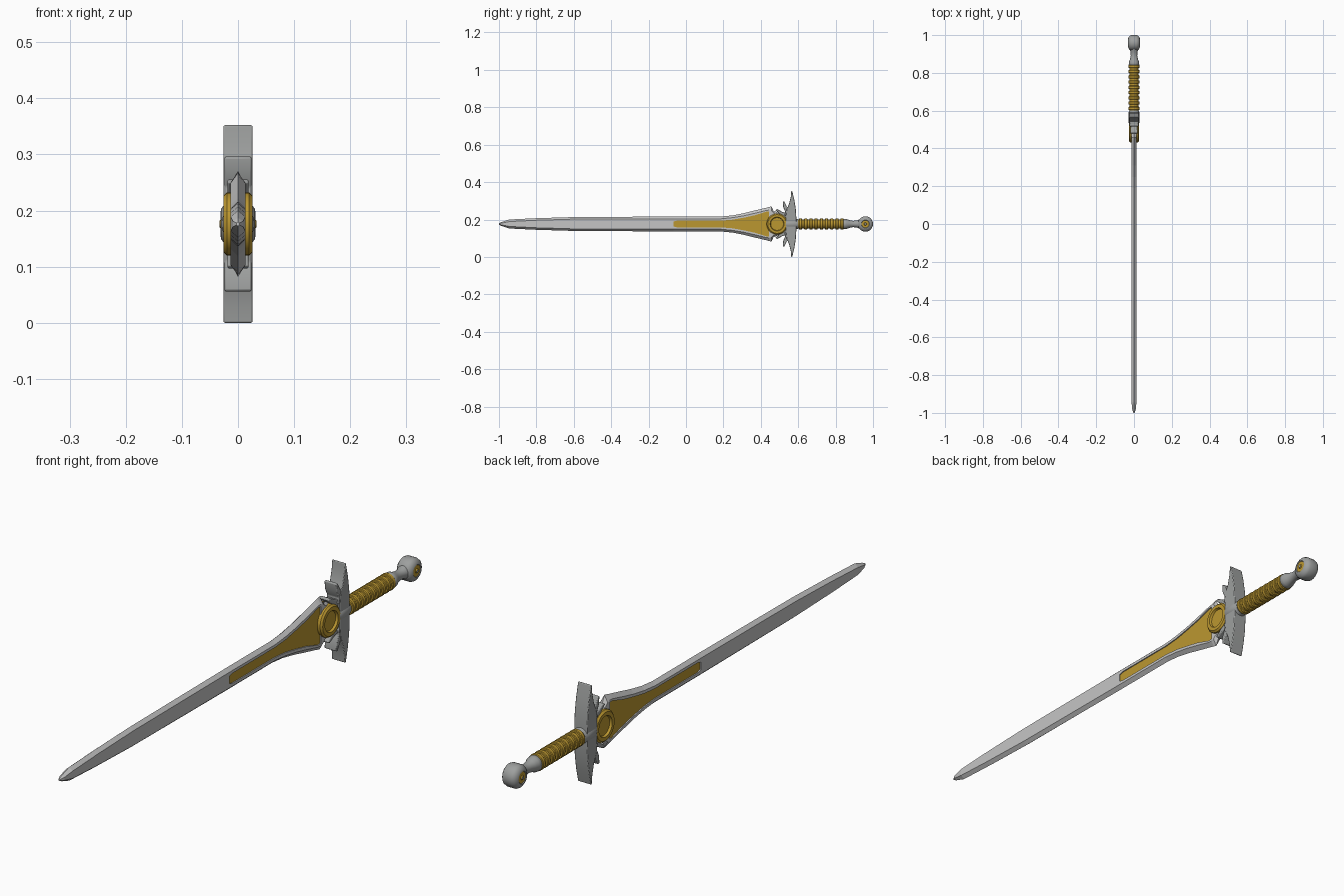
import bpy, bmesh, math

if "Cube" in bpy.data.objects:
    bpy.data.objects.remove(bpy.data.objects["Cube"])

ZC = 0.176  # height of the sword's long axis


def material(name, rgb):
    m = bpy.data.materials.new(name)
    m.diffuse_color = (*rgb, 1)
    m.use_nodes = True
    m.node_tree.nodes["Principled BSDF"].inputs["Base Color"].default_value = m.diffuse_color
    return m


STEEL = material("light steel", (0.56, 0.56, 0.56))
DARK = material("guard grey", (0.34, 0.35, 0.345))
GOLD = material("gold", (0.50, 0.31, 0.03))


def finish(name, bm, mats, bevel=0, smooth=True):
    bmesh.ops.remove_doubles(bm, verts=bm.verts, dist=1e-5)
    bmesh.ops.recalc_face_normals(bm, faces=bm.faces)
    me = bpy.data.meshes.new(name)
    bm.to_mesh(me)
    bm.free()
    ob = bpy.data.objects.new(name, me)
    bpy.context.collection.objects.link(ob)
    for m in mats:
        me.materials.append(m)
    if bevel:
        mod = ob.modifiers.new("bevel", 'BEVEL')
        mod.width, mod.segments, mod.limit_method = bevel, 2, 'ANGLE'
    if smooth:
        bpy.ops.object.select_all(action='DESELECT')
        ob.select_set(True)
        bpy.context.view_layer.objects.active = ob
        bpy.ops.object.shade_smooth_by_angle(angle=math.radians(35))
    return ob


def loft(bm, rings, rule=lambda i, j: 0, caps=True):
    vs = [[bm.verts.new(p) for p in r] for r in rings]
    n = len(vs[0])
    for i in range(len(vs) - 1):
        for j in range(n):
            k = (j + 1) % n
            f = bm.faces.new((vs[i][j], vs[i][k], vs[i + 1][k], vs[i + 1][j]))
            f.material_index = rule(i, j)
    if caps:
        bm.faces.new(vs[0])
        bm.faces.new(vs[-1])


def lathe(name, profile, axis, mats, yc=0, n=24, rule=lambda i, j: 0):
    """Revolve (radius, position) pairs about the x or y axis."""
    rings = []
    for r, a in profile:
        ring = []
        for k in range(n):
            t = 2 * math.pi * k / n
            c, s = r * math.cos(t), r * math.sin(t)
            ring.append((a, yc + c, ZC + s) if axis == 'x' else (c, yc + a, ZC + s))
        rings.append(ring)
    bm = bmesh.new()
    loft(bm, rings, rule)
    return finish(name, bm, mats)


def plate(name, outline, half, mat, bevel, flip=1):
    """Outline of (y, z offset) points extruded across x."""
    bm = bmesh.new()
    loft(bm, [[(x, y, ZC + flip * z) for y, z in outline] for x in (-half, half)])
    return finish(name, bm, [mat], bevel)


# Blade: stations of y, edge height, flat height, thickness, inlay height, inlay depth
stations = [
    (-1.0, .004, .002, .003, .001, 0), (-.985, .011, .005, .009, .002, 0),
    (-.945, .024, .013, .013, .008, 0), (-.80, .031, .020, .013, .010, 0),
    (-.60, .037, .026, .013, .012, 0), (-.066, .040, .028, .013, .013, 0),
    (-.066, .040, .028, .013, .013, .004), (-.05, .040, .028, .013, .018, .004),
    (.19, .040, .028, .013, .018, .004), (.25, .046, .034, .013, .023, .004),
    (.31, .058, .044, .013, .034, .004), (.37, .073, .058, .013, .047, .004),
    (.43, .087, .073, .013, .066, .004), (.445, .091, .074, .013, .066, .004),
    (.445, .091, .074, .013, .066, 0), (.457, .094, .070, .013, .060, 0),
    (.468, .070, .060, .013, .050, 0), (.50, .058, .048, .013, .04, 0),
    (.56, .035, .030, .013, .02, 0)]
rings = []
for y, h, b, t, g, d in stations:
    side = [(t, b), (t, g), (t - d, g), (t - d, -g), (t, -g), (t, -b)]
    loop = [(0, h)] + side + [(0, -h)] + [(-x, -z) for x, z in side]
    rings.append([(x, y, ZC + z) for x, z in loop])
bm = bmesh.new()
# the recessed floor on both sides is gold
loft(bm, rings, lambda i, j: int(j in (3, 10) and stations[i][5] > 0 and stations[i + 1][5] > 0))
finish("blade", bm, [STEEL, GOLD], smooth=False)

# Round gold boss with raised rim on both faces
half = [(.0005, .018), (.034, .018), (.037, .026), (.050, .026), (.056, .020)]
lathe("gold_boss", half + [(r, -x) for r, x in reversed(half)], 'x', [GOLD], .487, 32)

# Crossguard crescent
up = [(.590, .03), (.587, .08), (.579, .13), (.568, .176), (.563, .176),
      (.560, .145), (.551, .108), (.538, .078), (.534, .045)]
plate("crossguard", up + [(y, -z) for y, z in reversed(up)], .026, DARK, .004)

# Inner guard spikes and small claws that hold the boss
for s, tag in ((1, "upper"), (-1, "lower")):
    plate("guard_spike_" + tag, [(.560, .035), (.562, .088), (.540, .092), (.525, .121),
                                 (.517, .119), (.519, .092), (.531, .066), (.527, .045)],
          .024, DARK, .003, s)
    plate("boss_claw_" + tag, [(.548, .03), (.545, .055), (.515, .065), (.487, .080),
                               (.478, .074), (.500, .055), (.520, .035)],
          .019, DARK, .003, s)

# Guard hub behind the boss
lathe("guard_hub", [(.022, .525), (.030, .54), (.030, .585), (.025, .600)], 'y', [DARK], n=16)

# Ribbed grip
ribs, y0, pitch = 9, .595, .0278
prof = []
for k in range(ribs):
    y = y0 + k * pitch
    prof += [(.023, y), (.023, y + .009), (.028, y + .0095), (.030, y + .012),
             (.030, y + .023), (.028, y + .0255), (.023, y + .026)]
lathe("grip", prof, 'y', [GOLD])

# Collar and neck
lathe("pommel_neck", [(.024, .838), (.028, .845), (.027, .858), (.021, .872), (.017, .892),
                      (.018, .910), (.025, .930)], 'y', [DARK])

# Disc pommel with gold insets
half = [(.0005, .033), (.006, .033), (.008, .029), (.020, .029), (.022, .031),
        (.027, .030), (.037, .023), (.041, .014)]
prof = half + [(r, -x) for r, x in reversed(half)]
lathe("pommel", prof, 'x', [DARK, GOLD], .959, 20,
      lambda i, j: int(1 <= i <= 2 or len(prof) - 4 <= i <= len(prof) - 3))
